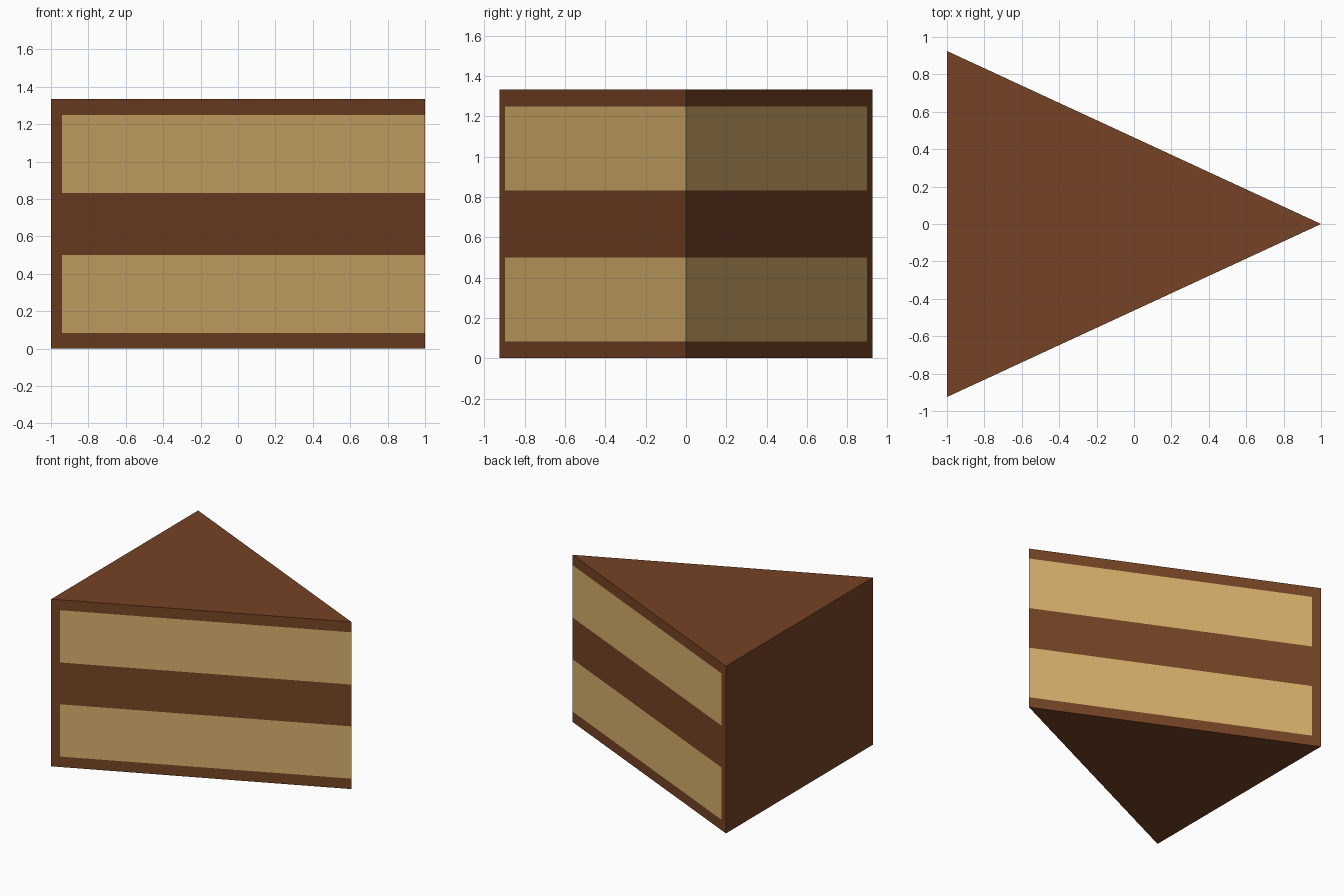
import bpy, bmesh
from mathutils import Vector

if "Cube" in bpy.data.objects:
    bpy.data.objects.remove(bpy.data.objects["Cube"])

HEIGHT, HALF_WIDTH = 1.333, 0.925
RIND_X = -0.94                                   # inner edge of the icing on the outer wall
SPONGE = [(0.083, 0.5), (0.833, 1.25)]           # z ranges of the two sponge layers


def material(name, color):
    mat = bpy.data.materials.new(name)
    mat.diffuse_color = (*color, 1)
    mat.use_nodes = True
    mat.node_tree.nodes["Principled BSDF"].inputs["Base Color"].default_value = mat.diffuse_color
    return mat


# Wedge: triangle extruded upward
bm = bmesh.new()
outline = [(-1, -HALF_WIDTH), (1, 0), (-1, HALF_WIDTH)]
base = bm.faces.new([bm.verts.new((x, y, 0)) for x, y in outline])
top = bmesh.ops.extrude_face_region(bm, geom=[base], use_keep_orig=True)
bmesh.ops.translate(bm, vec=(0, 0, HEIGHT),
                    verts=[g for g in top["geom"] if isinstance(g, bmesh.types.BMVert)])
bmesh.ops.recalc_face_normals(bm, faces=bm.faces[:])

# Score the layer lines into the walls
cuts = [((0, 0, z), (0, 0, 1)) for layer in SPONGE for z in layer]
cuts.append(((RIND_X, 0, 0), (1, 0, 0)))
for point, normal in cuts:
    bmesh.ops.bisect_plane(bm, geom=bm.verts[:] + bm.edges[:] + bm.faces[:],
                           plane_co=Vector(point), plane_no=Vector(normal))

# Sponge colour on the cut sides, icing everywhere else
for face in bm.faces:
    c = face.calc_center_median()
    on_side = abs(face.normal.z) < 0.5 and c.x > RIND_X
    face.material_index = int(on_side and any(lo < c.z < hi for lo, hi in SPONGE))

mesh = bpy.data.meshes.new("cake_slice")
bm.to_mesh(mesh)
bm.free()
mesh.materials.append(material("chocolate_icing", (0.18, 0.056, 0.018)))
mesh.materials.append(material("sponge", (0.68, 0.43, 0.15)))
bpy.context.collection.objects.link(bpy.data.objects.new("cake_slice", mesh))
